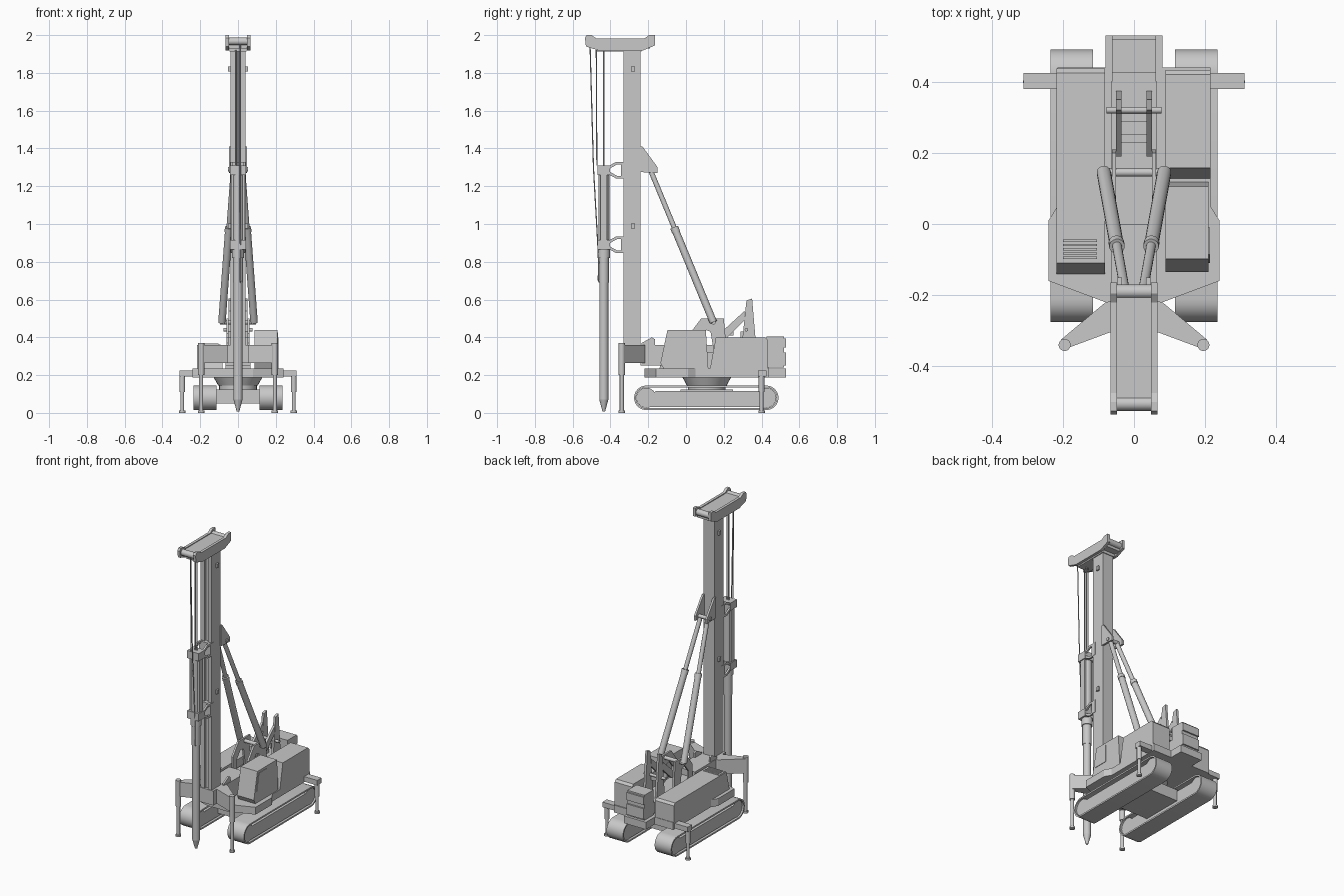
import bpy, bmesh, math
from mathutils import Vector

grey = bpy.data.materials.new("machine grey")
grey.diffuse_color = (0.58, 0.58, 0.58, 1)


def finish(name, bm, smooth=False):
    bmesh.ops.recalc_face_normals(bm, faces=bm.faces)
    me = bpy.data.meshes.new(name)
    bm.to_mesh(me)
    bm.free()
    me.materials.append(grey)
    ob = bpy.data.objects.new(name, me)
    bpy.context.collection.objects.link(ob)
    if smooth:
        bpy.ops.object.select_all(action='DESELECT')
        ob.select_set(True)
        bpy.context.view_layer.objects.active = ob
        bpy.ops.object.shade_smooth_by_angle(angle=math.radians(35))
    return ob


def prism(name, pts, axis, lo, hi, smooth=False):
    """Extrude a profile: (y,z) along x, or (x,y) along z."""
    put = (lambda p, t: (t, p[0], p[1])) if axis == 'x' else (lambda p, t: (p[0], p[1], t))
    bm = bmesh.new()
    a = [bm.verts.new(put(p, lo)) for p in pts]
    b = [bm.verts.new(put(p, hi)) for p in pts]
    bm.faces.new(a)
    bm.faces.new(b)
    for i in range(len(pts)):
        j = (i + 1) % len(pts)
        bm.faces.new((a[i], a[j], b[j], b[i]))
    return finish(name, bm, smooth)


def box(name, x0, x1, y0, y1, z0, z1):
    return prism(name, [(x0, y0), (x1, y0), (x1, y1), (x0, y1)], 'z', z0, z1)


def rod(name, p, q, r, r2=None, n=16):
    p, q = Vector(p), Vector(q)
    bm = bmesh.new()
    bmesh.ops.create_cone(bm, cap_ends=True, segments=n, radius1=r,
                          radius2=r if r2 is None else r2, depth=(q - p).length)
    rot = (q - p).to_track_quat('Z', 'Y').to_matrix().to_4x4()
    rot.translation = (p + q) / 2
    bm.transform(rot)
    return finish(name, bm, True)


def stadium(y0, y1, z0, z1, n=12):
    r, zc = (z1 - z0) / 2, (z0 + z1) / 2
    pts = []
    for c, start in ((y1 - r, -90), (y0 + r, 90)):
        for i in range(n + 1):
            a = math.radians(start + 180 * i / n)
            pts.append((c + r * math.cos(a), zc + r * math.sin(a)))
    return pts


def span(s, a, b):
    return sorted((s * a, s * b))


# Crawler tracks: open band, inner frame, end wheels
for s in (1, -1):
    x0, x1 = span(s, 0.115, 0.235)
    bm = bmesh.new()
    loops = [[bm.verts.new((x, y, z)) for y, z in prof]
             for prof in (stadium(-0.275, 0.49, 0.015, 0.145), stadium(-0.265, 0.48, 0.025, 0.135))
             for x in (x0, x1)]
    for a, b in ((0, 1), (1, 3), (3, 2), (2, 0)):
        for i in range(len(loops[0])):
            j = (i + 1) % len(loops[0])
            bm.faces.new((loops[a][i], loops[a][j], loops[b][j], loops[b][i]))
    finish("track_band", bm, True)
    i0, i1 = span(s, 0.125, 0.225)
    prism("track_frame", [(-0.21, 0.03), (0.43, 0.03), (0.45, 0.08), (0.42, 0.115),
                          (-0.16, 0.115), (-0.22, 0.08)], 'x', i0, i1)
    for y in (-0.21, 0.425):
        rod("track_wheel", (i0, y, 0.08), (i1, y, 0.08), 0.053, n=24)

# Undercarriage and slewing ring
box("undercarriage", -0.13, 0.13, -0.03, 0.25, 0.05, 0.125)
rod("slew_ring_lower", (0, 0.11, 0.12), (0, 0.11, 0.155), 0.10, n=32)
rod("slew_ring_upper", (0, 0.11, 0.145), (0, 0.11, 0.19), 0.105, 0.13, n=32)

# Deck
half = [(0.08, -0.22), (0.24, -0.16), (0.24, 0.01), (0.215, 0.05),
        (0.215, 0.44), (0.08, 0.44), (0.08, 0.53)]
prism("deck", half + [(-x, y) for x, y in reversed(half)], 'z', 0.188, 0.236)

# Cab, with windscreen and side window plates
prism("cab", [(-0.135, 0.265), (-0.098, 0.44), (0.105, 0.44), (0.118, 0.236),
              (-0.12, 0.236)], 'x', 0.088, 0.21)
prism("cab_side_window", [(-0.11, 0.31), (-0.086, 0.425), (-0.01, 0.425), (-0.01, 0.31)],
      'x', 0.21, 0.213)

# Engine housing and the lower housing on the other side
prism("engine_housing", [(0.128, 0.236), (0.158, 0.40), (0.42, 0.40), (0.433, 0.385),
                         (0.433, 0.236)], 'x', 0.088, 0.215)
prism("left_housing", [(-0.14, 0.236), (-0.11, 0.36), (0.425, 0.36), (0.437, 0.345),
                       (0.437, 0.236)], 'x', -0.218, -0.082)
box("vent_frame", -0.212, -0.092, -0.105, -0.042, 0.36, 0.363)
for i in range(5):
    y = -0.098 + i * 0.012
    box("vent_slat", -0.2, -0.104, y, y + 0.006, 0.363, 0.368)

# Rear counterweight, with raised ledges on its back face
box("counterweight", -0.062, 0.062, 0.425, 0.52, 0.24, 0.405)
box("counterweight_rear", -0.062, 0.062, 0.40, 0.53, 0.25, 0.32)
box("counterweight_ledge", -0.062, 0.062, 0.50, 0.53, 0.345, 0.395)

# Central frame carrying the mast
box("centre_frame", -0.065, 0.065, -0.02, 0.40, 0.236, 0.32)
box("front_beam", -0.065, 0.065, -0.24, 0.0, 0.25, 0.36)
box("mast_foot", -0.055, 0.055, -0.335, -0.22, 0.265, 0.36)
for s in (1, -1):
    a, b = span(s, 0.05, 0.062)
    prism("mast_heel_plate", [(-0.235, 0.355), (-0.235, 0.37), (-0.18, 0.40),
                              (-0.165, 0.39), (-0.165, 0.355)], 'x', a, b)
    prism("jack_bracket", [(0.02, 0.31), (0.02, 0.42), (0.08, 0.50), (0.20, 0.50),
                           (0.21, 0.39), (0.21, 0.31), (0.15, 0.31), (0.13, 0.43),
                           (0.10, 0.44), (0.06, 0.39), (0.06, 0.31)], 'x', a, b)
    a, b = span(s, 0.035, 0.05)
    prism("winch_upright", [(0.29, 0.31), (0.32, 0.595), (0.35, 0.605), (0.375, 0.31)],
          'x', a, b)
    prism("winch_brace", [(0.19, 0.40), (0.19, 0.43), (0.31, 0.54), (0.31, 0.49),
                          (0.22, 0.40)], 'x', a, b)
rod("winch_pin", (-0.078, 0.32, 0.44), (0.078, 0.32, 0.44), 0.009)
rod("jack_pin", (-0.095, 0.145, 0.48), (0.095, 0.145, 0.48), 0.012)
for y, z in ((0.30, 0.40), (0.24, 0.41)):
    box("winch_crosspiece", -0.037, 0.037, y - 0.012, y + 0.012, z, z + 0.03)

# Rear stabiliser beam and legs
box("rear_beam", -0.31, 0.31, 0.38, 0.425, 0.192, 0.225)
for s in (1, -1):
    x = s * 0.295
    rod("rear_leg_sleeve", (x, 0.40, 0.11), (x, 0.40, 0.20), 0.015)
    rod("rear_leg", (x, 0.40, 0.01), (x, 0.40, 0.12), 0.010)
    rod("rear_foot", (x, 0.40, 0), (x, 0.40, 0.012), 0.017)

# Front stabiliser arms and legs
for s in (1, -1):
    x = s * 0.195
    prism("front_arm", [(s * 0.055, -0.215), (s * 0.08, -0.22), (s * 0.205, -0.325),
                        (s * 0.19, -0.35), (s * 0.055, -0.30)], 'z', 0.265, 0.36)
    rod("front_leg_sleeve", (x, -0.34, 0.20), (x, -0.34, 0.37), 0.017)
    rod("front_leg", (x, -0.34, 0.01), (x, -0.34, 0.21), 0.011)
    rod("front_foot", (x, -0.34, 0), (x, -0.34, 0.012), 0.017)

# Mast with twin guide rails
box("mast", -0.04, 0.04, -0.315, -0.24, 0.345, 1.925)
for s in (1, -1):
    a, b = span(s, 0.012, 0.04)
    box("mast_rail", a, b, -0.33, -0.314, 0.345, 1.925)
    for z in (0.99, 1.82):
        a, b = span(s, 0.04, 0.052)
        box("mast_lug", a, b, -0.29, -0.27, z - 0.013, z + 0.013)

# Mast head: core, cheek plates, end sheaves
box("head_core", -0.05, 0.05, -0.49, -0.19, 1.93, 1.978)
box("head_base", -0.045, 0.045, -0.47, -0.235, 1.912, 1.935)
for s in (1, -1):
    a, b = span(s, 0.048, 0.066)
    prism("head_cheek", [(-0.53, 1.94), (-0.535, 1.985), (-0.525, 2.0), (-0.50, 2.0),
                         (-0.475, 1.983), (-0.22, 1.983), (-0.195, 2.0), (-0.165, 2.0),
                         (-0.165, 1.945), (-0.23, 1.918), (-0.46, 1.918)], 'x', a, b)
for y in (-0.505, -0.19):
    rod("head_sheave", (-0.05, y, 1.967), (0.05, y, 1.967), 0.02)

# Back stays: telescopic jacks and their mast bracket
for s in (1, -1):
    low, top = Vector((s * 0.085, 0.145, 0.48)), Vector((s * 0.025, -0.19, 1.29))
    mid = low.lerp(top, 0.61)
    rod("jack_barrel", low, mid, 0.02)
    rod("jack_collar", low.lerp(top, 0.59), low.lerp(top, 0.62), 0.022)
    rod("jack_rod", mid, top, 0.0135)
    a, b = span(s, 0.034, 0.047)
    prism("stay_bracket", [(-0.245, 1.41), (-0.23, 1.41), (-0.15, 1.30), (-0.15, 1.27),
                           (-0.245, 1.275)], 'x', a, b)
rod("stay_pin", (-0.052, -0.185, 1.29), (0.052, -0.185, 1.29), 0.012)

# Hammer with guide clamps
HY = -0.435
rod("hammer_body", (0, HY, 0.86), (0, HY, 1.31), 0.029, n=20)
for s in (1, -1):
    a, b = span(s, 0.024, 0.036)
    box("hammer_side_bar", a, b, HY - 0.018, HY + 0.018, 0.87, 1.31)
for z in (0.89, 1.285):
    box("clamp_block", -0.042, 0.042, -0.468, -0.402, z - 0.025, z + 0.025)
    box("clamp_shoe", -0.042, 0.042, -0.345, -0.31, z - 0.042, z + 0.042)
    for s in (1, -1):
        a, b = span(s, 0.028, 0.040)
        for t in (1, -1):
            prism("clamp_arm", [(-0.41, z + t * 0.005), (-0.41, z + t * 0.022),
                                (-0.37, z + t * 0.044), (-0.33, z + t * 0.044),
                                (-0.33, z + t * 0.032), (-0.365, z + t * 0.03)], 'x', a, b)

# Pile with cap and pointed tip
rod("pile_cap", (0, HY, 0.82), (0, HY, 0.865), 0.033, n=20)
rod("pile_collar", (0, HY, 0.69), (0, HY, 0.83), 0.027, n=20)
rod("pile", (0, HY, 0.07), (0, HY, 0.70), 0.024, n=20)
rod("pile_tip", (0, HY, 0.008), (0, HY, 0.07), 0.007, 0.024, n=20)

# Lifting rope and hoses
for s in (1, -1):
    rod("lifting_rope", (s * 0.007, HY, 1.30), (s * 0.007, HY, 1.93), 0.004, n=8)
for pts in ([(0.012, -0.508, 1.95), (0.012, -0.49, 1.30), (0.012, -0.462, 0.80),
             (0.012, -0.465, 0.70), (0.012, -0.44, 0.68)],
            [(-0.012, -0.475, 1.92), (-0.012, -0.472, 1.31)]):
    for p, q in zip(pts, pts[1:]):
        rod("hose", p, q, 0.003, n=8)
